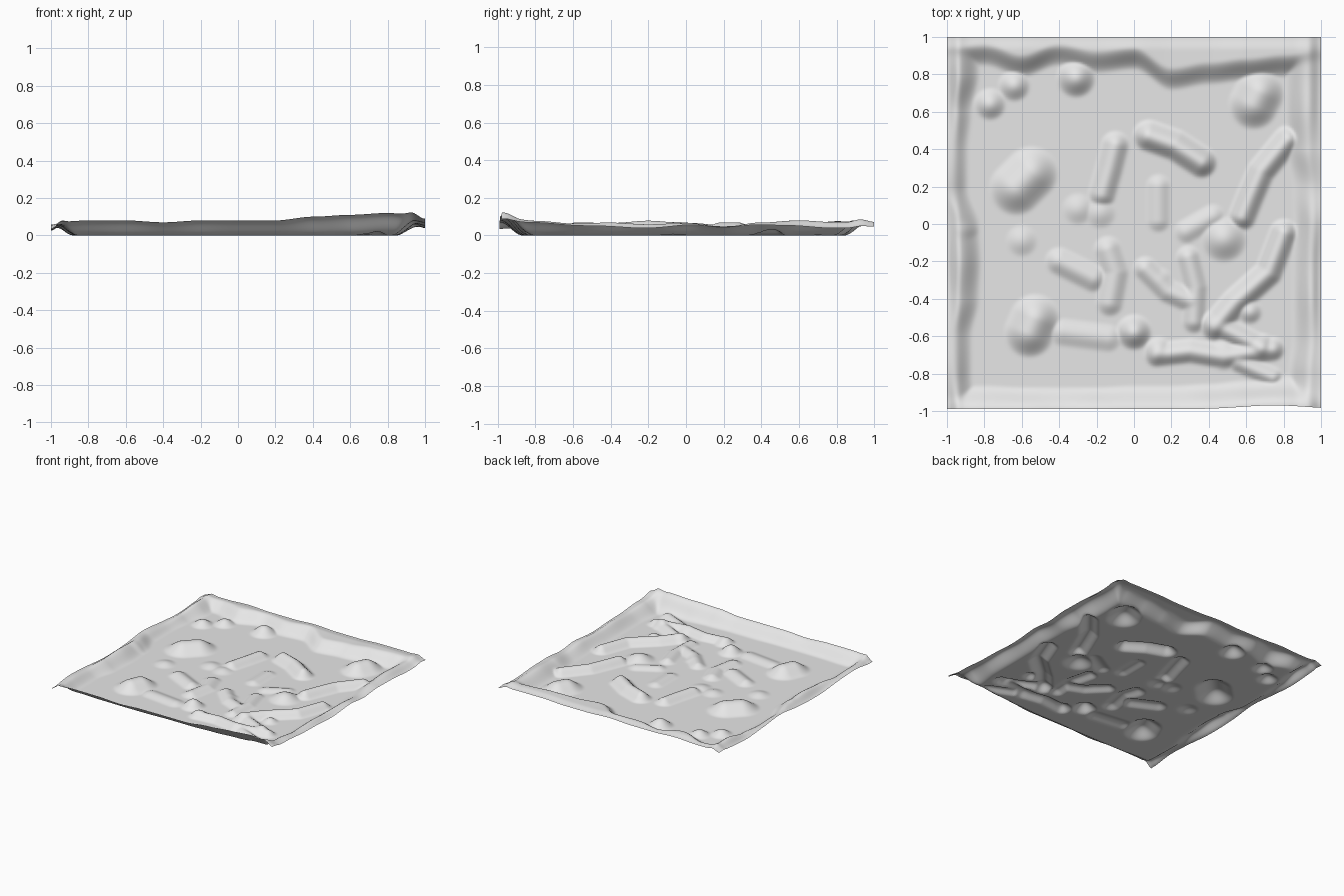
import bpy
import bmesh
import math
from mathutils import Vector

default_cube = bpy.data.objects.get("Cube")
if default_cube:
    bpy.data.objects.remove(default_cube, do_unlink=True)

CELLS = 170
UNIT = 0.01  # feature measurements below are in hundredths

# Rim: foot width and crest height, sampled evenly along each edge
RIM = {
    "back": ([18, 16, 22, 16, 20, 18, 29, 26, 24, 22, 20], [7, 7, 8, 7, 7, 8, 7, 7, 8, 8, 7]),
    "front": ([14, 14, 13, 13, 13, 14, 14, 15, 17, 20, 20], [7, 8, 8, 7, 8, 8, 8, 10, 11, 12, 10]),
    "left": ([16, 14, 14, 18, 19, 18, 12, 12, 14, 18, 18], [7, 8, 7, 7, 8, 7, 8, 7, 7, 8, 7]),
    "right": ([20, 18, 16, 16, 16, 15, 16, 19, 20, 20, 20], [10, 8, 7, 8, 7, 8, 5, 7, 8, 7, 7]),
}

# Rounded hills and ridges: radius, height, then the crest path
LARGE_HILLS = [
    (15, 7, (-63, 19), (-55, 27)),
    (14, 7, (-56, -58), (-53, -51)),
    (14, 7, (64, 64), (67, 70)),
    (11, 6, (-31, 78)),
    (13, 5, (48, -8)),
    (10, 6, (0, -58)),
    (9, 4, (-77, 64)),
    (9, 4, (-64, 74)),
    (10, 5, (-92, -3)),
]
SMALL_HILLS = [
    (9, 3, (48, -70)),
    (8, 5, (68, -66)),
    (8, 4, (13, -68)),
    (9, 2, (-30, 8)),
    (9, 2, (-60, -9)),
    (9, 2, (-18, 6)),
    (7, 3, (62, -47)),
    (7, 2, (14, -30)),
]
RIDGES = [
    (9, 6, (8, 47), (22, 42), (36, 33)),
    (8, 4, (-10, 42), (-13, 30), (-17, 16)),
    (8, 3, (-40, -20), (-22, -29)),
    (8, 3, (-14, -14), (-10, -26), (-13, -42)),
    (8, 5, (82, 45), (68, 28), (62, 14), (58, 4)),
    (8, 5, (80, -5), (72, -26), (54, -42), (43, -55)),
    (7, 3, (29, -18), (33, -34), (32, -52)),
    (7, 3, (6, -24), (18, -36), (30, -41)),
    (7, 4, (12, -70), (30, -68), (48, -71), (74, -67)),
    (7, 4, (42, -53), (54, -59), (68, -66)),
    (6, 3, (56, -74), (74, -82)),
    (7, 2, (13, 20), (13, 2)),
    (8, 2, (-38, -58), (-14, -61)),
    (7, 2, (28, -4), (42, 4)),
]


def smooth(t):
    t = min(max(t, 0), 1)
    return t * t * (3 - 2 * t)


def sample(values, t):
    """Smoothly interpolate evenly spaced values, with t from -1 to 1."""
    place = min(max((t + 1) / 2, 0), 1) * (len(values) - 1)
    i = min(int(place), len(values) - 2)
    return UNIT * (values[i] + (values[i + 1] - values[i]) * smooth(place - i))


def segments(features):
    result = []
    for radius, height, *path in features:
        points = [Vector(p) * UNIT for p in path]
        pairs = list(zip(points, points[1:])) or [(points[0], points[0])]
        result.append((radius * UNIT, height * UNIT, pairs))
    return result


def distance(p, a, b):
    ab = b - a
    t = (p - a).dot(ab) / ab.length_squared if ab.length else 0
    return (p - a - ab * min(max(t, 0), 1)).length


def bump(p, radius, height, pairs):
    d = min(distance(p, a, b) for a, b in pairs) / radius
    return height * (1 - d * d) ** 2 if d < 1 else 0


def rim_height(side, along, from_edge):
    widths, heights = RIM[side]
    width = sample(widths, along)
    slope = width if side == "front" else 0.13
    return sample(heights, along) * smooth((width - from_edge) / slope)


def lip(from_edge, share):
    """Lower the outermost strip of the rim to a share of its height."""
    return share + (1 - share) * smooth(from_edge / 0.07)


FEATURES = segments(LARGE_HILLS + SMALL_HILLS + RIDGES)


def ground_height(x, y):
    p = Vector((x, y))
    parts = [bump(p, *f) for f in FEATURES]
    parts += [
        rim_height("back", x, 1 - y),
        rim_height("front", x, 1 + y),
        rim_height("left", y, 1 + x),
        rim_height("right", y, 1 - x),
    ]
    z = sum(h ** 4 for h in parts) ** 0.25
    left_share = 0.55 + 0.2 * math.sin(7 * y)
    right_share = 0.7 + 0.15 * math.sin(6 * y)
    return z * lip(1 + x, left_share) * lip(1 - x, right_share) * lip(1 - y, 0.85)


# Terrain sheet
bm = bmesh.new()
bmesh.ops.create_grid(bm, x_segments=CELLS, y_segments=CELLS, size=1)
for v in bm.verts:
    x, y = v.co.xy
    v.co.z = ground_height(x, y)
    # The front edge curls in slightly where it stands tallest
    curl = 0.01 + 0.02 * math.exp(-((x - 0.75) / 0.25) ** 2)
    v.co.y += curl * smooth((-0.85 - y) / 0.15)
mesh = bpy.data.meshes.new("terrain")
bm.to_mesh(mesh)
bm.free()

terrain = bpy.data.objects.new("terrain", mesh)
bpy.context.collection.objects.link(terrain)
for face in mesh.polygons:
    face.use_smooth = True

# Plain grey ground
grey = bpy.data.materials.new("light grey ground")
grey.use_nodes = True
color = (0.8, 0.8, 0.8, 1)
grey.diffuse_color = color
grey.node_tree.nodes["Principled BSDF"].inputs["Base Color"].default_value = color
mesh.materials.append(grey)
